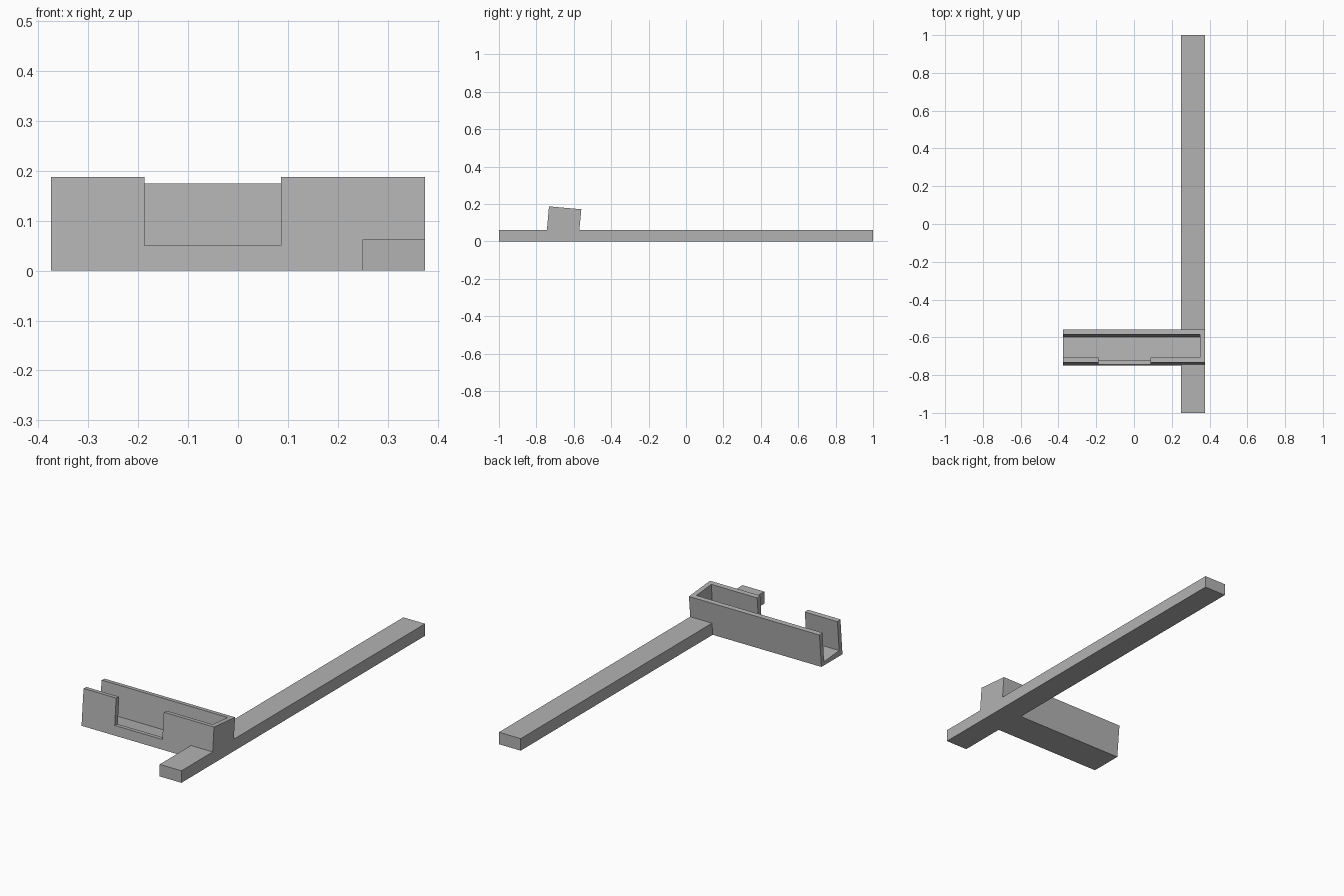
import bpy
import bmesh

if "Cube" in bpy.data.objects:
    bpy.data.objects.remove(bpy.data.objects["Cube"], do_unlink=True)

grey = bpy.data.materials.new("plain grey")
grey.use_nodes = True
colour = (0.45, 0.45, 0.45, 1)
grey.diffuse_color = colour
grey.node_tree.nodes["Principled BSDF"].inputs["Base Color"].default_value = colour

LEAN = 0.0875      # backward lean of the tray, about five degrees
FRONT = -0.749     # tray's front edge on the ground
DEPTH = 0.173
WALL = 0.025


def prism(name, profile, x0, x1):
    """Extrude a (y, z) profile along x."""
    bm = bmesh.new()
    face = bm.faces.new([bm.verts.new((x0, y, z)) for y, z in profile])
    new = bmesh.ops.extrude_face_region(bm, geom=[face])["geom"]
    moved = [v for v in new if isinstance(v, bmesh.types.BMVert)]
    bmesh.ops.translate(bm, verts=moved, vec=(x1 - x0, 0, 0))
    bmesh.ops.recalc_face_normals(bm, faces=bm.faces)
    mesh = bpy.data.meshes.new(name)
    bm.to_mesh(mesh)
    bm.free()
    mesh.materials.append(grey)
    obj = bpy.data.objects.new(name, mesh)
    bpy.context.collection.objects.link(obj)
    return obj


def leaning(d, z):
    """Point at distance d behind the tray's front, z up its leaning front face."""
    return (FRONT + d + LEAN * z, z - LEAN * d)


def cut(obj, cutter):
    mod = obj.modifiers.new("cut", "BOOLEAN")
    mod.operation = "DIFFERENCE"
    mod.solver = "EXACT"
    mod.object = cutter
    cutter.hide_render = True
    cutter.hide_viewport = True
    cutter.display_type = "WIRE"


# Long flat bar
bar = prism("long_bar", [(-1, 0), (1, 0), (1, 0.0625), (-1, 0.0625)], 0.25, 0.375)

# Leaning tray with a level underside
tray = prism("tray", [(FRONT, 0), (FRONT + DEPTH + 0.001 - 0.0013, 0),
                      leaning(DEPTH, 0.1875), leaning(0, 0.1875)], -0.375, 0.375)

# Pocket open at the top and at the right end
inner, outer = WALL, DEPTH - WALL
pocket = prism("pocket_cutter", [leaning(inner, 0.032), leaning(outer, 0.032),
                                 leaning(outer, 0.3), leaning(inner, 0.3)], -0.5, 0.35)

# Notch in the front wall
notch = prism("notch_cutter", [leaning(-0.05, 0.05), leaning(0.06, 0.05),
                               leaning(0.06, 0.3), leaning(-0.05, 0.3)], -0.1875, 0.0865)

cut(bar, pocket)
cut(tray, pocket)
cut(tray, notch)
